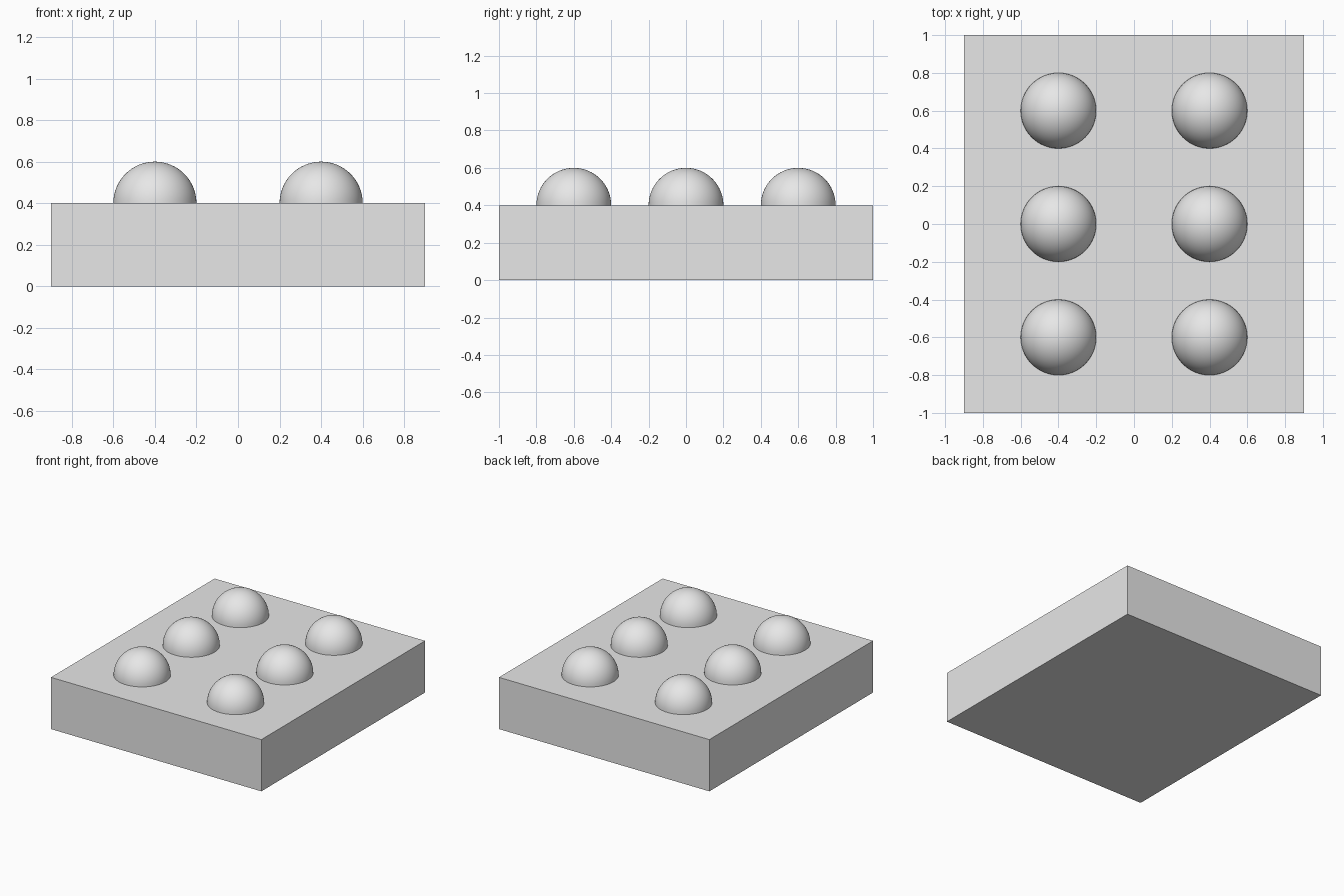
import bpy
import bmesh
from mathutils import Matrix

cube = bpy.data.objects.get("Cube")
if cube:
    bpy.data.objects.remove(cube, do_unlink=True)

BASE_SIZE = (1.8, 2.0, 0.4)
DOME_RADIUS = 0.2

grey = bpy.data.materials.new("light_grey")
grey.use_nodes = True
grey.diffuse_color = (0.8, 0.8, 0.8, 1)
grey.node_tree.nodes["Principled BSDF"].inputs["Base Color"].default_value = (0.8, 0.8, 0.8, 1)


def add_object(name, mesh, location):
    obj = bpy.data.objects.new(name, mesh)
    obj.location = location
    bpy.context.collection.objects.link(obj)
    return obj


def finish_mesh(name, bm):
    mesh = bpy.data.meshes.new(name)
    bm.to_mesh(mesh)
    bm.free()
    mesh.materials.append(grey)
    return mesh


# Rectangular base block
bm = bmesh.new()
bmesh.ops.create_cube(bm, size=1, matrix=Matrix.Diagonal((*BASE_SIZE, 1)))
add_object("base_block", finish_mesh("base_block", bm), (0, 0, BASE_SIZE[2] / 2))

# Smooth half-sphere, shared by all the domes
bm = bmesh.new()
bmesh.ops.create_uvsphere(bm, u_segments=64, v_segments=32, radius=DOME_RADIUS)
bmesh.ops.bisect_plane(bm, geom=bm.verts[:] + bm.edges[:] + bm.faces[:], dist=1e-5,
                       plane_co=(0, 0, 0), plane_no=(0, 0, 1), clear_inner=True)
for face in bm.faces:
    face.smooth = True
dome_mesh = finish_mesh("dome", bm)

# Two columns of three domes on the top face
for side, x in (("right", -0.4), ("left", 0.4)):
    for row, y in (("front", -0.6), ("middle", 0), ("back", 0.6)):
        add_object(f"dome_{row}_{side}", dome_mesh, (x, y, BASE_SIZE[2]))
